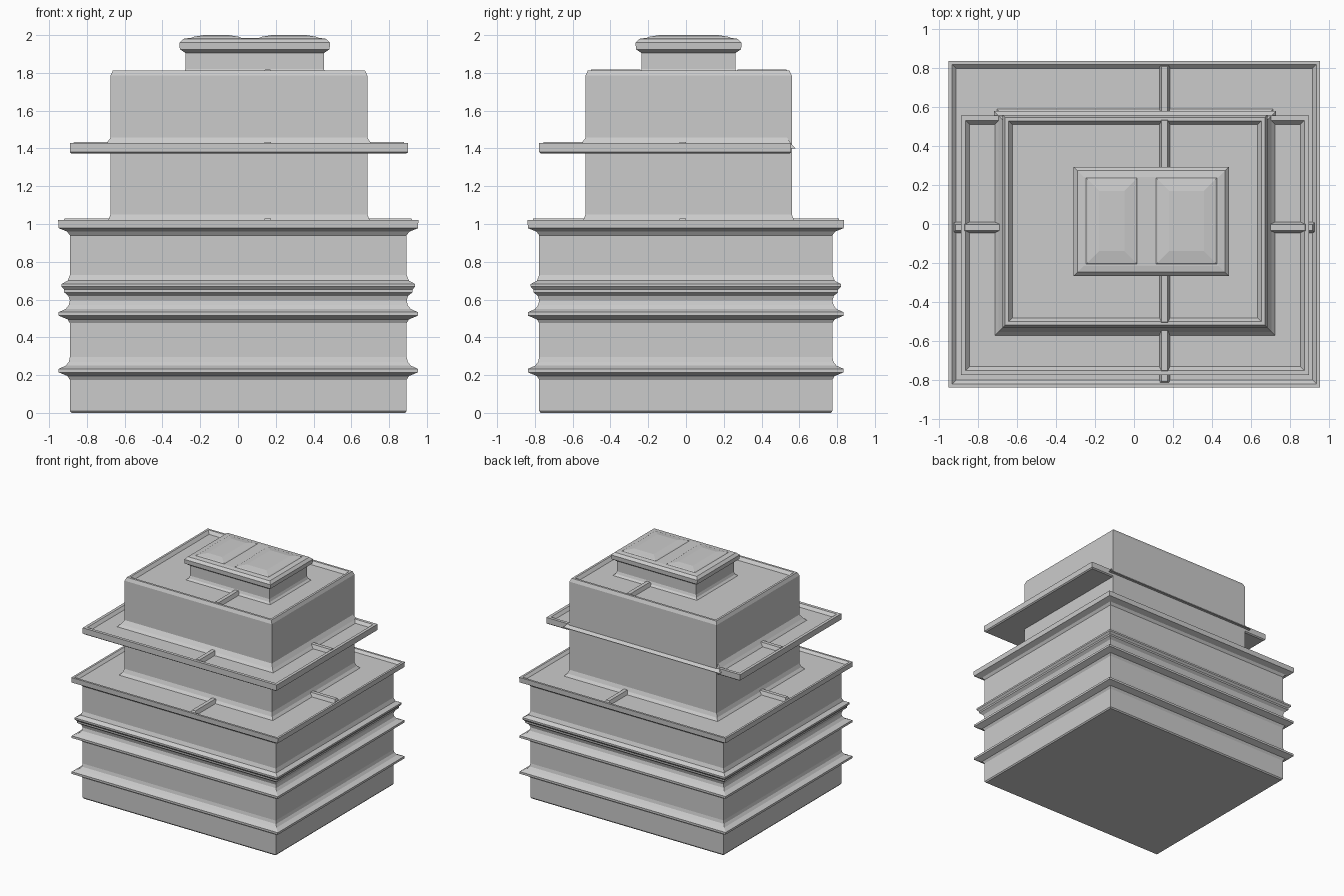
import bpy, bmesh

if "Cube" in bpy.data.objects:
    bpy.data.objects.remove(bpy.data.objects["Cube"])


def stepped_block(name, x0, x1, y0, y1, profile):
    """Rectangular sweep: profile is (outward offset, z) from bottom to top, capped both ends."""
    bm = bmesh.new()
    rings = []
    for o, z in profile:
        rings.append([bm.verts.new(p) for p in (
            (x0 - o, y0 - o, z), (x1 + o, y0 - o, z),
            (x1 + o, y1 + o, z), (x0 - o, y1 + o, z))])
    for a, b in zip(rings, rings[1:]):
        for i in range(4):
            j = (i + 1) % 4
            bm.faces.new((a[i], a[j], b[j], b[i]))
    bm.faces.new(rings[0][::-1])
    bm.faces.new(rings[-1])
    bmesh.ops.recalc_face_normals(bm, faces=bm.faces)
    me = bpy.data.meshes.new(name)
    bm.to_mesh(me)
    bm.free()
    ob = bpy.data.objects.new(name, me)
    bpy.context.collection.objects.link(ob)
    return ob


def ledge(z, out):
    """Thin moulding with a coved underside and top."""
    return [(0, z - .05), (.012, z - .03), (out, z - .01), (out, z + .008),
            (.022, z + .025), (.006, z + .045), (0, z + .07)]


def seam(name, x0, x1, y0, y1, z, h):
    """Low ridge crossing a roof surface."""
    stepped_block(name, x0, x1, y0, y1, [(0, z - .01), (0, z), (-.012, z + h)])


# Lower storeys with mouldings and a rimmed terrace
lower = [(-.008, 0), (0, .01)]
lower += ledge(.225, .06) + ledge(.525, .06)
lower += [(.008, .62), (.03, .638), (.03, .652), (.045, .668), (.045, .682),
          (.012, .70), (0, .73), (0, .94), (.015, .96),
          (.06, .978), (.062, 1.02), (.045, 1.02), (.025, 1.0)]
stepped_block("lower_storeys", -.89, .893, -.777, .775, lower)

# Upper storeys with a shallow parapet
stepped_block("upper_storeys", -.675, .685, -.532, .56,
              [(.0, .98), (.03, 1.0), (.012, 1.02), (0, 1.05), (0, 1.785),
               (-.012, 1.812), (-.03, 1.812), (-.05, 1.787)])

# Balcony slab on three sides, flush with the back wall
stepped_block("balcony_slab", -.89, .90, -.777, .557,
              [(-.01, 1.372), (0, 1.38), (0, 1.428), (-.025, 1.428), (-.045, 1.405)])
stepped_block("balcony_wall_cove", -.685, .695, -.542, .545,
              [(.035, 1.40), (.012, 1.425), (-.012, 1.46)])

# Rooftop room and its overhanging cap
stepped_block("roof_room", -.278, .455, -.235, .262,
              [(.03, 1.78), (.008, 1.80), (0, 1.82), (0, 1.92)])
stepped_block("roof_cap", -.278, .455, -.235, .262,
              [(0, 1.905), (.03, 1.925), (.032, 1.96), (.012, 1.98), (-.02, 1.985)])
for i, (a, b) in enumerate(((-.24, .01), (.12, .42))):
    stepped_block(f"cap_panel_{i}", a, b, -.20, .23, [(.02, 1.975), (0, 1.99), (-.06, 2.0)])

# Seams across terrace, balcony and roof
for name, z, front, back, left, right in (
        ("terrace", 1.0, (-.82, -.53), (.55, .82), (-.93, -.67), (.68, .93)),
        ("balcony", 1.405, (-.765, -.53), None, (-.88, -.67), (.68, .89)),
        ("roof", 1.787, (-.515, -.23), (.26, .545), None, None)):
    for side, span in (("front", front), ("back", back)):
        if span:
            seam(f"{name}_seam_{side}", .13, .185, *span, z, .03)
    for side, span in (("left", left), ("right", right)):
        if span:
            seam(f"{name}_seam_{side}", *span, -.045, .01, z, .03)
